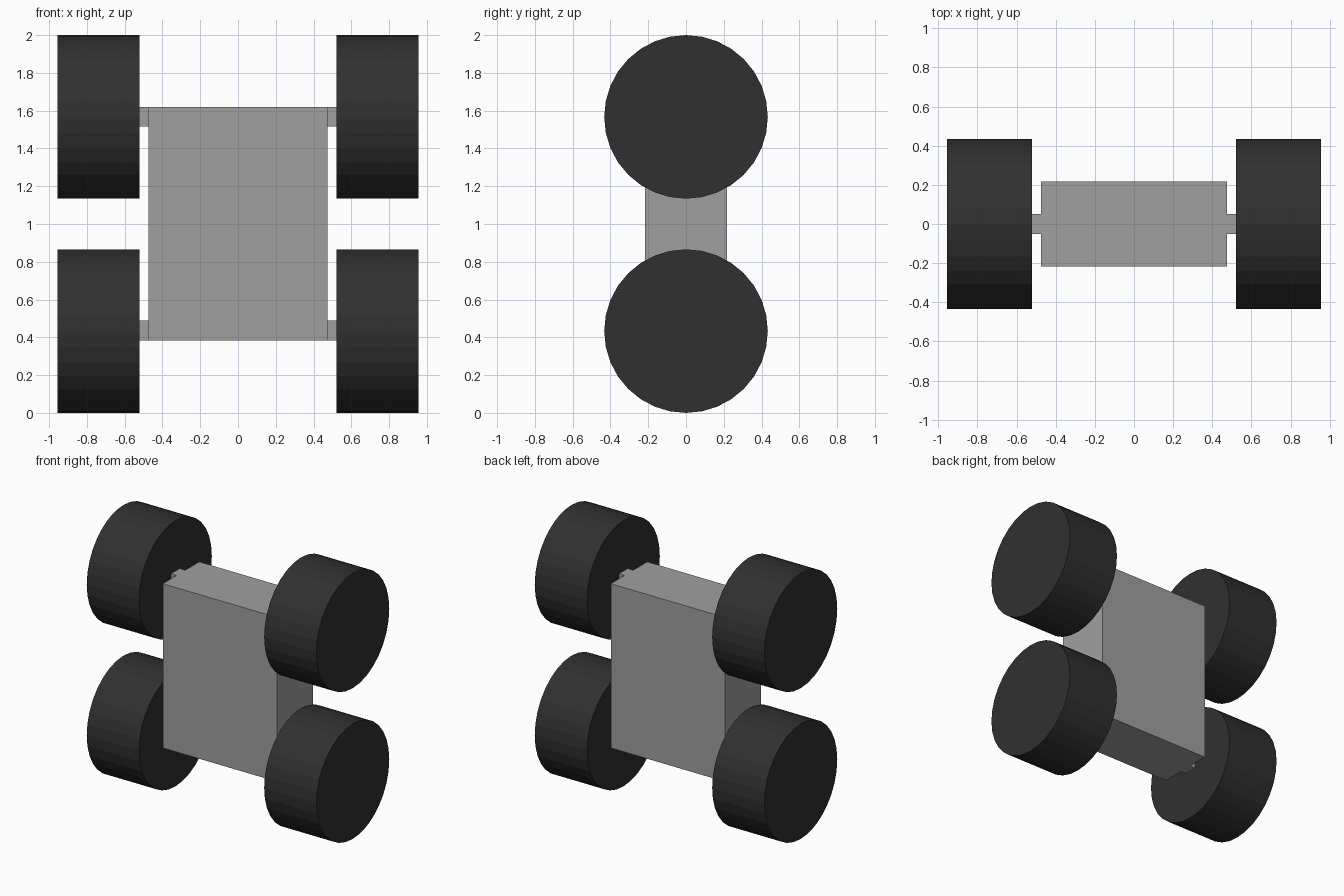
import bpy, math

if "Cube" in bpy.data.objects:
    bpy.data.objects.remove(bpy.data.objects["Cube"])


def material(name, v):
    m = bpy.data.materials.new(name)
    m.diffuse_color = (v, v, v, 1)
    m.use_nodes = True
    m.node_tree.nodes["Principled BSDF"].inputs["Base Color"].default_value = m.diffuse_color
    return m


grey = material("body grey", 0.35)
black = material("tyre black", 0.03)


def box(name, lo, hi, mat):
    bpy.ops.mesh.primitive_cube_add(
        size=1, location=[(a + b) / 2 for a, b in zip(lo, hi)])
    ob = bpy.context.object
    ob.name = name
    ob.scale = [b - a for a, b in zip(lo, hi)]
    bpy.ops.object.transform_apply(location=False, rotation=False, scale=True)
    ob.data.materials.append(mat)


# Body block
box("body", (-0.475, -0.216, 0.384), (0.475, 0.216, 1.62), grey)

R = 0.433
for level, wheel_z, axle_z in (("lower", R, 0.436), ("upper", 2 - R, 1.568)):
    for side, s in (("left", -1), ("right", 1)):
        # Square axle stub between body and wheel
        x0, x1 = sorted((s * 0.475, s * 0.523))
        box(f"{level}_{side}_axle", (x0, -0.052, axle_z - 0.052),
            (x1, 0.052, axle_z + 0.052), grey)
        # Solid flat-faced wheel
        bpy.ops.mesh.primitive_cylinder_add(
            vertices=32, radius=R, depth=0.435,
            location=(s * 0.7385, 0, wheel_z), rotation=(0, math.pi / 2, 0))
        wheel = bpy.context.object
        wheel.name = f"{level}_{side}_wheel"
        wheel.data.materials.append(black)
